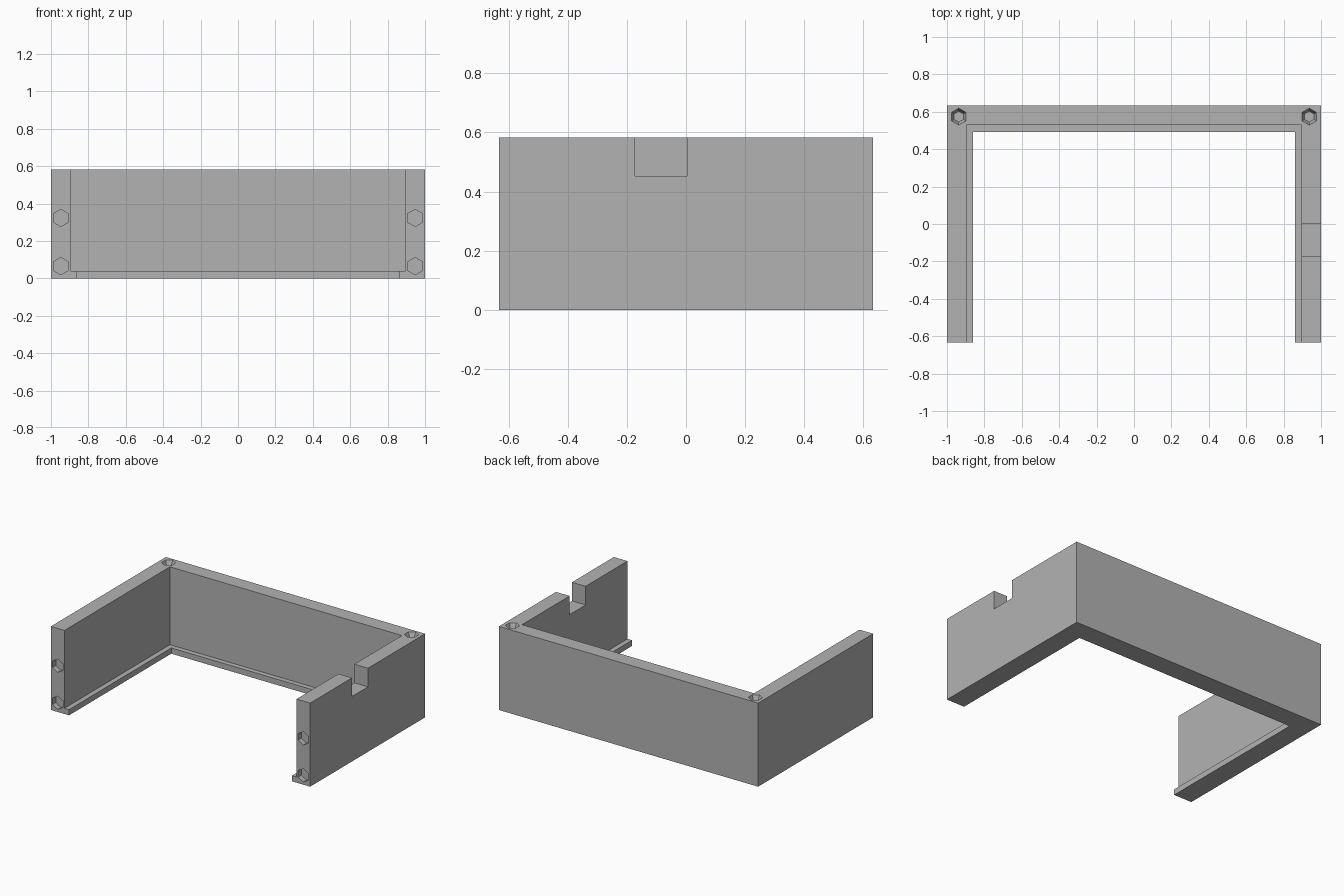
import bpy, bmesh
from math import pi
from mathutils import Matrix

cube = bpy.data.objects.get("Cube")
if cube:
    bpy.data.objects.remove(cube, do_unlink=True)

W, D, H = 1.0, 0.633, 0.583      # half width, half depth, height
WALL, LIP, LIP_H = 0.105, 0.14, 0.04

grey = bpy.data.materials.new("plain_grey")
grey.use_nodes = True
grey.diffuse_color = (0.45, 0.45, 0.45, 1)
grey.node_tree.nodes["Principled BSDF"].inputs["Base Color"].default_value = (0.45, 0.45, 0.45, 1)


def make_object(name, bm):
    bmesh.ops.recalc_face_normals(bm, faces=bm.faces)
    mesh = bpy.data.meshes.new(name)
    bm.to_mesh(mesh)
    bm.free()
    mesh.materials.append(grey)
    obj = bpy.data.objects.new(name, mesh)
    bpy.context.collection.objects.link(obj)
    return obj


def hex_cutter(name, loc, r_in, r_out, depth, turn=0.0):
    """Six-sided plug, narrow end buried by depth below the surface at loc."""
    bm = bmesh.new()
    bmesh.ops.create_cone(bm, cap_ends=True, segments=6, radius1=r_in,
                          radius2=2 * r_out - r_in, depth=2 * depth,
                          matrix=Matrix.Translation(loc) @ Matrix.Rotation(turn, 4, 'X'))
    return make_object(name, bm)


# U-shaped frame: L-shaped section swept with mitred corners
section = [(0, 0), (LIP, 0), (LIP, LIP_H), (WALL, LIP_H), (WALL, H), (0, H)]
bm = bmesh.new()
rings = []
for side, at_back in ((-1, False), (-1, True), (1, True), (1, False)):
    rings.append([bm.verts.new((side * (W - inset), D - inset if at_back else -D, z))
                  for inset, z in section])
n = len(section)
for a, b in zip(rings, rings[1:]):
    for i in range(n):
        j = (i + 1) % n
        bm.faces.new((a[i], a[j], b[j], b[i]))
bm.faces.new(rings[0])
bm.faces.new(rings[-1])
frame = make_object("wall_frame", bm)

# Notch in the top of the left wall
bm = bmesh.new()
bmesh.ops.create_cube(bm, size=1, matrix=Matrix.Translation((W - 0.05, -0.084, H + 0.02))
                      @ Matrix.Diagonal((0.2, 0.176, 0.3, 1)))
cutters = [make_object("notch_cutter", bm)]

# Hexagonal sockets: tapered on the back corners, straight on the front ends
for side in (-1, 1):
    cutters.append(hex_cutter("top_socket_cutter", (side * 0.937, 0.574, H), 0.029, 0.045, 0.035))
    for z in (0.065, 0.323):
        cutters.append(hex_cutter("front_socket_cutter", (side * 0.947, -D, z),
                                  0.046, 0.046, 0.035, pi / 2))

# Cut everything, then drop the cutters
bpy.context.view_layer.objects.active = frame
for cutter in cutters:
    cutter.hide_render = True
    mod = frame.modifiers.new("cut", 'BOOLEAN')
    mod.operation = 'DIFFERENCE'
    mod.solver = 'EXACT'
    mod.object = cutter
    bpy.ops.object.modifier_apply(modifier=mod.name)
    bpy.data.objects.remove(cutter, do_unlink=True)
